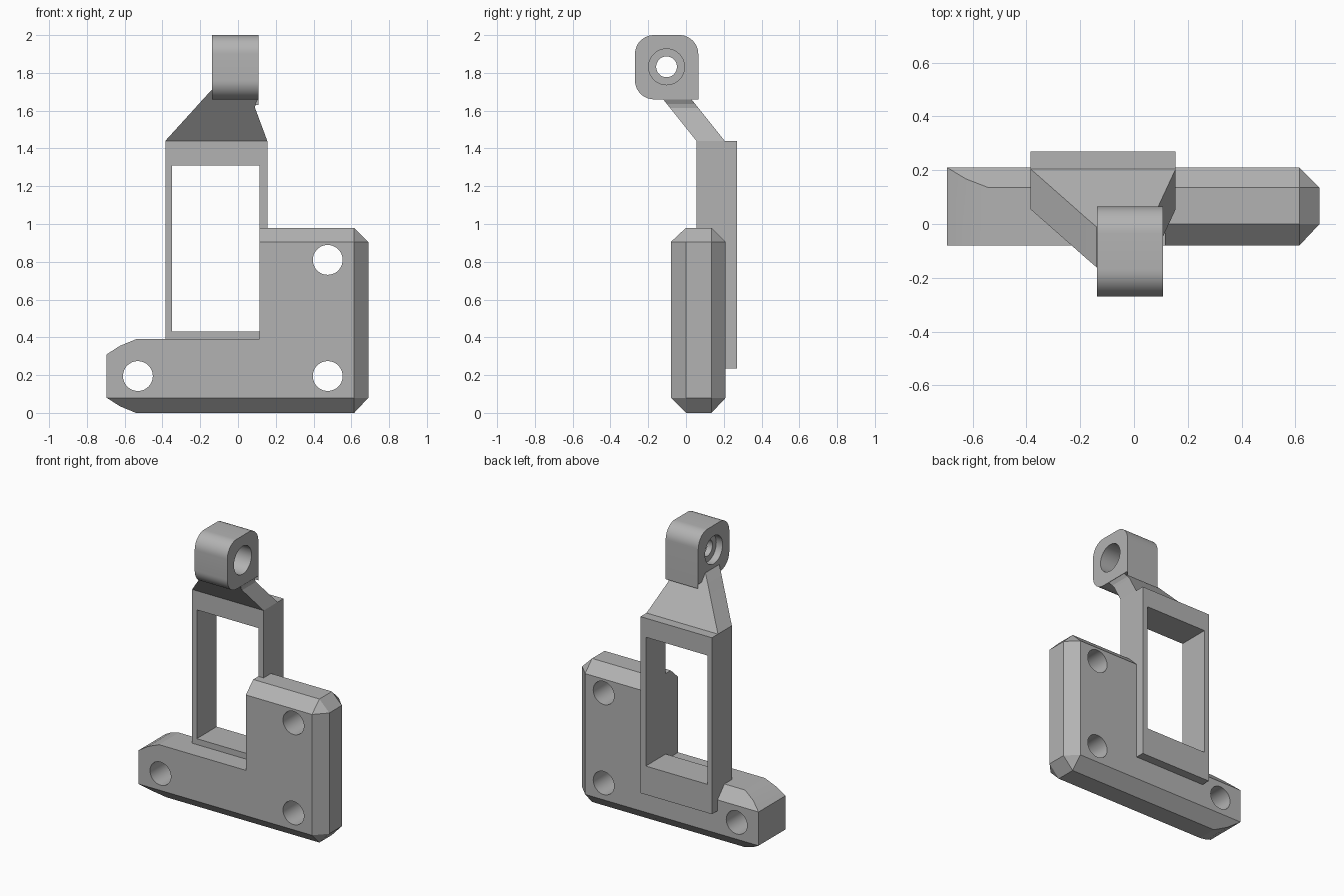
import bpy, bmesh
from math import sin, cos, pi, radians

if "Cube" in bpy.data.objects:
    bpy.data.objects.remove(bpy.data.objects["Cube"], do_unlink=True)

GREY = (0.45, 0.45, 0.45, 1)
grey = bpy.data.materials.new("plain grey")
grey.use_nodes = True
grey.diffuse_color = GREY
grey.node_tree.nodes["Principled BSDF"].inputs["Base Color"].default_value = GREY


def add_object(name, bm):
    bmesh.ops.recalc_face_normals(bm, faces=bm.faces)
    mesh = bpy.data.meshes.new(name)
    bm.to_mesh(mesh)
    bm.free()
    mesh.materials.append(grey)
    obj = bpy.data.objects.new(name, mesh)
    bpy.context.collection.objects.link(obj)
    return obj


def hull(name, points):
    bm = bmesh.new()
    for p in points:
        bm.verts.new(p)
    res = bmesh.ops.convex_hull(bm, input=bm.verts)
    loose = [v for v in bm.verts if not v.link_faces]
    bmesh.ops.delete(bm, geom=loose, context="VERTS")
    bmesh.ops.dissolve_limit(bm, angle_limit=radians(0.5), verts=bm.verts, edges=bm.edges)
    return add_object(name, bm)


def box(name, x, y, z):
    return hull(name, [(a, b, c) for a in x for b in y for c in z])


def loft(name, rings):
    bm = bmesh.new()
    loops = [[bm.verts.new(p) for p in ring] for ring in rings]
    n = len(loops[0])
    for a, b in zip(loops, loops[1:]):
        for i in range(n):
            j = (i + 1) % n
            bm.faces.new((a[i], a[j], b[j], b[i]))
    bm.faces.new(loops[0])
    bm.faces.new(loops[-1])
    return add_object(name, bm)


def cylinder(name, axis, centre, radius, start, end, n=48):
    ring = [(centre[0] + radius * cos(2 * pi * i / n),
             centre[1] + radius * sin(2 * pi * i / n)) for i in range(n)]
    place = (lambda a, b, t: (a, t, b)) if axis == "y" else (lambda a, b, t: (t, a, b))
    return loft(name, [[place(a, b, t) for a, b in ring] for t in (start, end)])


def cut(obj, cutter):
    mod = obj.modifiers.new("cut", "BOOLEAN")
    mod.operation = "DIFFERENCE"
    mod.solver = "EXACT"
    mod.object = cutter
    cutter.hide_render = True
    cutter.hide_set(True)
    cutter.display_type = "WIRE"


# Chamfered block with clipped right corners
Y0, Y1 = -0.08, 0.21      # front and back faces
YA, YB = 0.0, 0.135       # where the chamfers end
block_points = []
for z_out, z_in in ((0, 0.08), (0.98, 0.905)):
    for y_face, y_edge in ((Y0, YA), (Y1, YB)):
        block_points += [(0.115, y_face, z_in), (0.615, y_face, z_in),
                         (0.115, y_edge, z_out), (0.615, y_edge, z_out),
                         (0.69, y_edge, z_in)]
block = hull("mounting_block", block_points)

# Arm tapering to a plain rectangle at its tip
arm_points = []
for x, t in ((0.115, 0), (-0.54, 0), (-0.625, 0.035), (-0.695, 0.08)):
    lo, hi, k = t, 0.39 - t, 0.08 - t
    arm_points += [(x, Y0, 0.08), (x, Y0 + k, lo), (x, Y1 - k * 0.94, lo), (x, Y1, 0.08),
                   (x, Y1, 0.31), (x, Y1 - k * 0.94, hi), (x, Y0, hi)]
arm = hull("lower_arm", arm_points)

# Screw holes
for obj, x, z in ((block, 0.475, 0.195), (block, 0.475, 0.81), (arm, -0.53, 0.195)):
    cut(obj, cylinder("screw_hole_cutter", "y", (x, z), 0.079, -0.5, 0.5))

# Open rectangular frame
frame = box("window_frame", (-0.385, 0.155), (0.055, 0.27), (0.235, 1.44))
cut(frame, box("window_cutter", (-0.35, 0.115), (-0.5, 0.5), (0.43, 1.31)))

# Slanted neck, narrowing towards the lug and flaring at its right side
rings = []
for z, left, right in ((1.44, -0.385, 0.155), (1.615, -0.226, 0.09),
                       (1.635, -0.208, 0.093), (1.665, -0.181, 0.108), (1.71, -0.139, 0.108)):
    shift = 0.8 * (z - 1.44)
    front, back = 0.055 - shift, 0.205 - shift
    rings.append([(left, front, z), (right, front, z), (right, back, z), (left, back, z)])
loft("slanted_neck", rings)

# Rounded lug with a square lower back corner
R = 0.1
profile = [(0.065, 1.66), (0.065, 1.63)]
for cy, cz, start in ((-0.035, 1.9, 0), (-0.17, 1.9, 90), (-0.17, 1.76, 180)):
    for i in range(13):
        a = radians(start + 7.5 * i)
        profile.append((cy + R * cos(a), cz + R * sin(a)))
profile.append((0.03, 1.66))
lug = loft("pivot_lug", [[(x, y, z) for y, z in profile] for x in (-0.138, 0.108)])

# Stepped bore through the lug
for radius, start, end in ((0.055, -0.5, 0.5), (0.095, -0.5, -0.09), (0.095, -0.05, 0.5)):
    cut(lug, cylinder("bore_cutter", "x", (-0.103, 1.832), radius, start, end))

# Smooth only the curved surfaces
for obj in bpy.context.view_layer.objects:
    obj.select_set(False)
for obj in (block, arm, lug):
    for m in list(obj.modifiers):
        bpy.context.view_layer.objects.active = obj
        bpy.ops.object.modifier_apply(modifier=m.name)
    obj.select_set(True)
    bpy.ops.object.shade_smooth_by_angle(angle=radians(12))
    obj.select_set(False)
